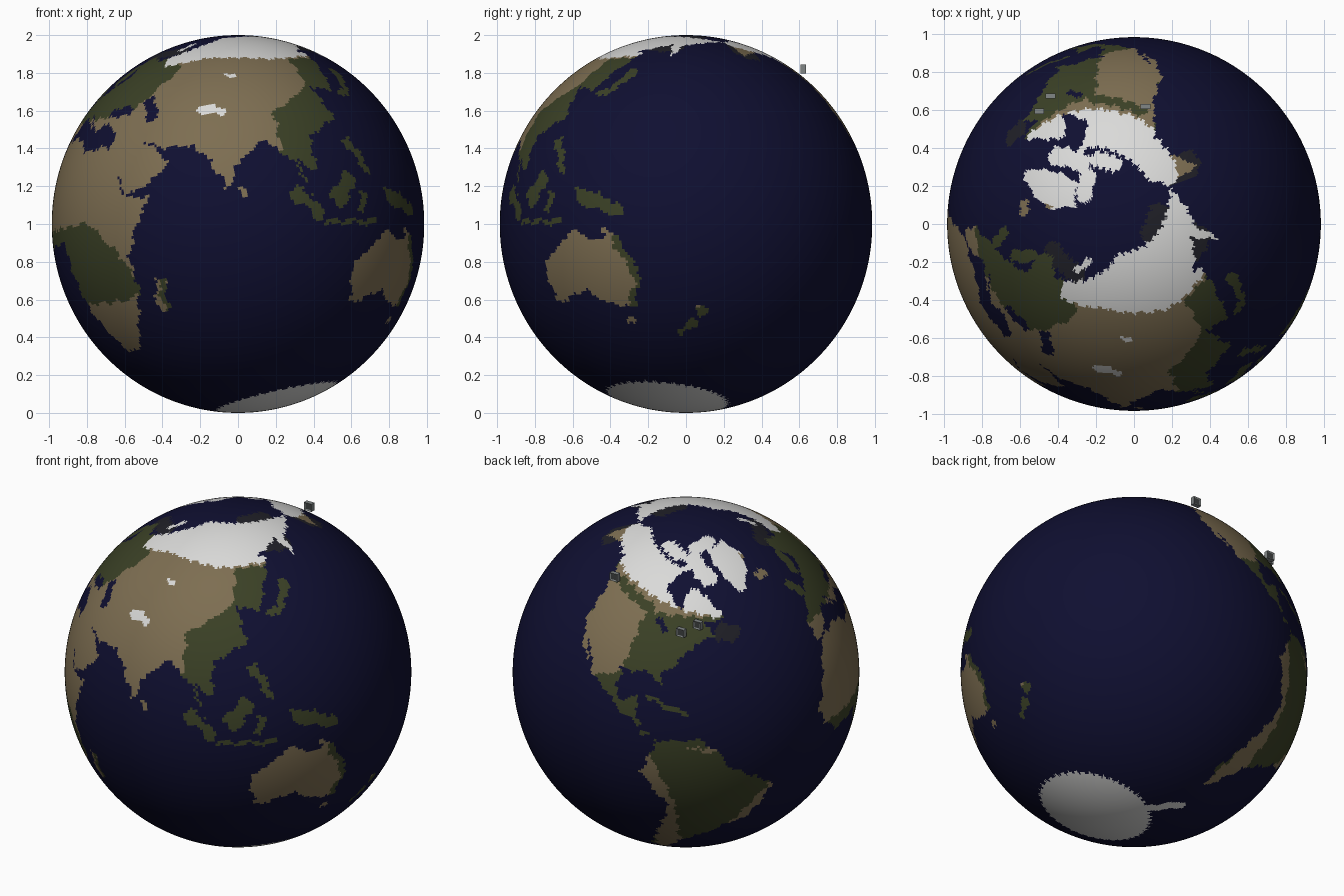
import bpy, bmesh, math
from mathutils import Matrix

if "Cube" in bpy.data.objects:
    bpy.data.objects.remove(bpy.data.objects["Cube"])

def material(name, rgb):
    m = bpy.data.materials.new(name)
    m.diffuse_color = (*rgb, 1)
    m.use_nodes = True
    m.node_tree.nodes["Principled BSDF"].inputs["Base Color"].default_value = m.diffuse_color
    return m

OCEAN, DRY, GREEN, ICE, SHELF = range(5)
mats = [material("ocean navy", (.0048, .0048, .031)), material("dry land tan", (.205, .155, .083)),
        material("forest green", (.043, .052, .019)), material("ice white", (.70, .70, .69)),
        material("shallow sea grey", (.014, .014, .02))]
marker_grey = material("marker grey", (.22, .24, .24))
marker_dark = material("marker dark", (.05, .055, .055))

# simplified land outlines: longitude, latitude pairs
europe = [-9,43, -9,37, -2,37, 4,43, 9,44, 17,39, 13,45, 22,37, 26,40, 36,36, 62,35, 62,69, 40,66,
          26,71, 12,65, 6,59, 13,56, 21,65, 23,59, 10,55, -4,48]
south_asia = [36,37, 34,29, 43,13, 52,16, 59,22, 49,30, 57,26, 67,25, 72,20, 77,8, 80,15, 90,22, 98,16,
              103,2, 100,13, 106,9, 107,20, 120,25, 119,38, 128,35, 134,45, 61,45]
siberia = [61,44, 133,44, 141,53, 136,55, 155,60, 157,51, 163,60, 190,66, 160,70, 105,77, 61,69]
africa = [-6,36, 10,37, 20,31, 33,31, 43,12, 51,12, 40,-4, 40,-15, 35,-24, 27,-34, 19,-35, 12,-18,
          9,4, -8,4, -17,14, -10,30]
north_america = [-168,66, -156,71, -95,68, -84,69, -94,60, -80,52, -78,62, -66,59, -56,52, -67,49, -61,46,
                 -70,42, -76,35, -81,31, -80,26, -84,30, -97,28, -95,18, -88,21, -84,10, -78,8, -94,16,
                 -106,22, -114,31, -110,23, -121,35, -124,48, -135,59, -150,60, -163,55]
south_america = [-78,8, -62,11, -50,0, -35,-7, -40,-22, -48,-27, -62,-39, -68,-55, -75,-48, -70,-18, -81,-5]
australia = [114,-22, 130,-12, 140,-17, 142,-11, 153,-26, 149,-38, 139,-36, 131,-31, 115,-34]
greenland = [-70,78, -35,83, -20,75, -42,60, -54,68]

# islands as rounded strokes: start, end, half width in degrees
south_islands = [(97,4, 104,-4, 1.8), (106,-7, 124,-9, .8), (112,0, 116,4, 3), (120,-4, 121,0, 1.2),
                 (121,17, 125,7, 1.3), (133,-2, 146,-7, 2.2), (46,-23, 48.5,-15, 1.7), (174,-37, 177,-39, 1.2),
                 (168,-46, 173,-42, 1.1), (146,-42, 147,-42, 1.2), (81,7, 81,8, 1), (-83,22, -70,19, .8)]
north_islands = [(-4,57, 0,52, 1.7), (-22,65, -16,65, 1.5), (131,33, 137,35, 1.2), (138,36, 143,43, 1.4),
                 (-83,72, -66,66, 3), (-88,77, -70,82, 2.5), (-118,73, -100,72, 2.5), (55,72, 65,76, 1)]
lakes = [(30,43, 39,43, 1.7), (49,45, 52,38, 1.8), (-90,47, -84,45, .9)]

# forest areas, and coastal forest strips
woods_europe = [-10,43, 41,42, 63,58, 44,71, -12,71]
woods_asia = [98,31, 117,38, 122,52, 150,50, 160,-12, 92,-12]
woods_africa = [-14,9, 25,8, 36,-3, 42,-16, 33,-18, 10,-16]
woods_america = [-97,49, -52,53, -60,8, -84,6, -106,21, -96,28]
woods_amazon = [-82,8, -30,5, -56,-42, -64,-36, -68,-16]
strips = [(145,-15, 153,-29, 1.6), (153,-29, 148,-38, 1.6), (-122,53, -95,50, 1.6), (-124,39, -136,59, 1.8),
          (-75,-40, -74,-53, 1.3), (49,-13, 48,-25, 1.2), (168,-46, 177,-38, 3)]
high_ice = [(73,37, 79,35, 1.6), (87,49, 88,49, 1)]
shallows = [(-57,47, -53,47, 3), (24,72, 55,71, 3), (148,59, 156,58, 4), (150,73, 172,71, 3), (-168,61, -160,57, 4)]
# southern limit of the snow by longitude
snow_line = [(-170, 63), (-135, 57), (-80, 53), (-58, 52), (-30, 60), (-25, 75), (45, 75), (50, 61),
             (80, 61), (115, 53), (190, 50)]

def shape(flat):
    xs, ys = flat[::2], flat[1::2]
    return list(zip(xs, ys)), min(xs), max(xs), min(ys), max(ys)

def inside(s, x, y):
    pts, x0, x1, y0, y1 = s
    if not (x0 <= x <= x1 and y0 <= y <= y1):
        return False
    hit, (ax, ay) = False, pts[-1]
    for bx, by in pts:
        if (ay > y) != (by > y) and x < ax + (y - ay) * (bx - ax) / (by - ay):
            hit = not hit
        ax, ay = bx, by
    return hit

def on_stroke(s, x, y):
    ax, ay, bx, by, r = s
    if abs(y - (ay + by) / 2) > abs(ay - by) / 2 + r:
        return False
    k = math.cos(math.radians(y))
    dx, dy, px, py = (bx - ax) * k, by - ay, (x - ax) * k, y - ay
    t = max(0, min(1, (px * dx + py * dy) / (dx * dx + dy * dy)))
    return math.hypot(px - t * dx, py - t * dy) < r

def on_any(strokes, x, y):
    return any(on_stroke(s, x, y) for s in strokes)

def within(shapes, x, y):
    return any(inside(s, x, y) for s in shapes)

lands = [shape(s) for s in (europe, south_asia, siberia, africa, north_america, south_america, australia, greenland)]
woods = [shape(s) for s in (woods_europe, woods_asia, woods_africa, woods_america, woods_amazon)]
islands = south_islands + north_islands

def snow_limit(x):
    for (xa, ya), (xb, yb) in zip(snow_line, snow_line[1:]):
        if xa <= x <= xb:
            return ya + (yb - ya) * (x - xa) / (xb - xa)
    return 60

def ground(p):
    lat = math.degrees(math.asin(max(-1, min(1, p.z))))
    lon = math.degrees(math.atan2(p.y, p.x))
    lon += 360 if lon < -169 else 0
    x = lon + .7 * math.sin(lat * .9) + .4 * math.sin(lat * 2.3)      # natural wobble of the coast
    y = lat + .5 * math.sin(lon * .8) + .3 * math.sin(lon * 2.1)
    # southern ice cap with its peninsula
    if y < -71 + 4 * math.cos(math.radians(lon - 100)) or on_stroke((-59, -64, -66, -74, 1.6), x, y):
        return ICE
    if on_any(lakes, x, y) or not (within(lands, x, y) or on_any(islands, x, y)):
        return SHELF if on_any(shallows, x, y) else OCEAN
    if y > snow_limit(lon) or on_any(high_ice, x, y):
        return ICE
    return GREEN if within(woods, x, y) or on_any(strips, x, y) else DRY

# globe: fine sphere, coloured by longitude and latitude, then tilted
bm = bmesh.new()
bmesh.ops.create_uvsphere(bm, u_segments=32, v_segments=16, radius=1)
bmesh.ops.subdivide_edges(bm, edges=bm.edges[:], cuts=12, use_grid_fill=True)
for v in bm.verts:
    v.co.normalize()
for f in bm.faces:
    f.material_index = ground(f.calc_center_median().normalized())
    f.smooth = True
tilt = (Matrix.Rotation(math.radians(-2.4), 4, 'X') @ Matrix.Rotation(math.radians(-11.3), 4, 'Y')
        @ Matrix.Rotation(math.radians(-168), 4, 'Z'))
bmesh.ops.transform(bm, matrix=Matrix.Translation((0, 0, 1)) @ Matrix.Diagonal((.986, .986, 1, 1)) @ tilt, verts=bm.verts)
me = bpy.data.meshes.new("globe")
bm.to_mesh(me)
bm.free()
for m in mats:
    me.materials.append(m)
bpy.context.collection.objects.link(bpy.data.objects.new("globe", me))

# small square markers floating over the surface, with inset dark faces
for i, pos in enumerate([(.06, .62, 1.82), (-.44, .675, 1.625), (-.50, .595, 1.658)]):
    bm = bmesh.new()
    bmesh.ops.create_cube(bm, size=1, matrix=Matrix.Translation(pos) @ Matrix.Diagonal((.052, .028, .048, 1)))
    bm.normal_update()
    sides = [f for f in bm.faces if abs(f.normal.y) > .9]
    bmesh.ops.inset_individual(bm, faces=sides, thickness=.011, depth=-.004)
    for f in sides:
        f.material_index = 1
    me = bpy.data.meshes.new("marker")
    bm.to_mesh(me)
    bm.free()
    me.materials.append(marker_grey)
    me.materials.append(marker_dark)
    bpy.context.collection.objects.link(bpy.data.objects.new(f"marker_{i + 1}", me))
